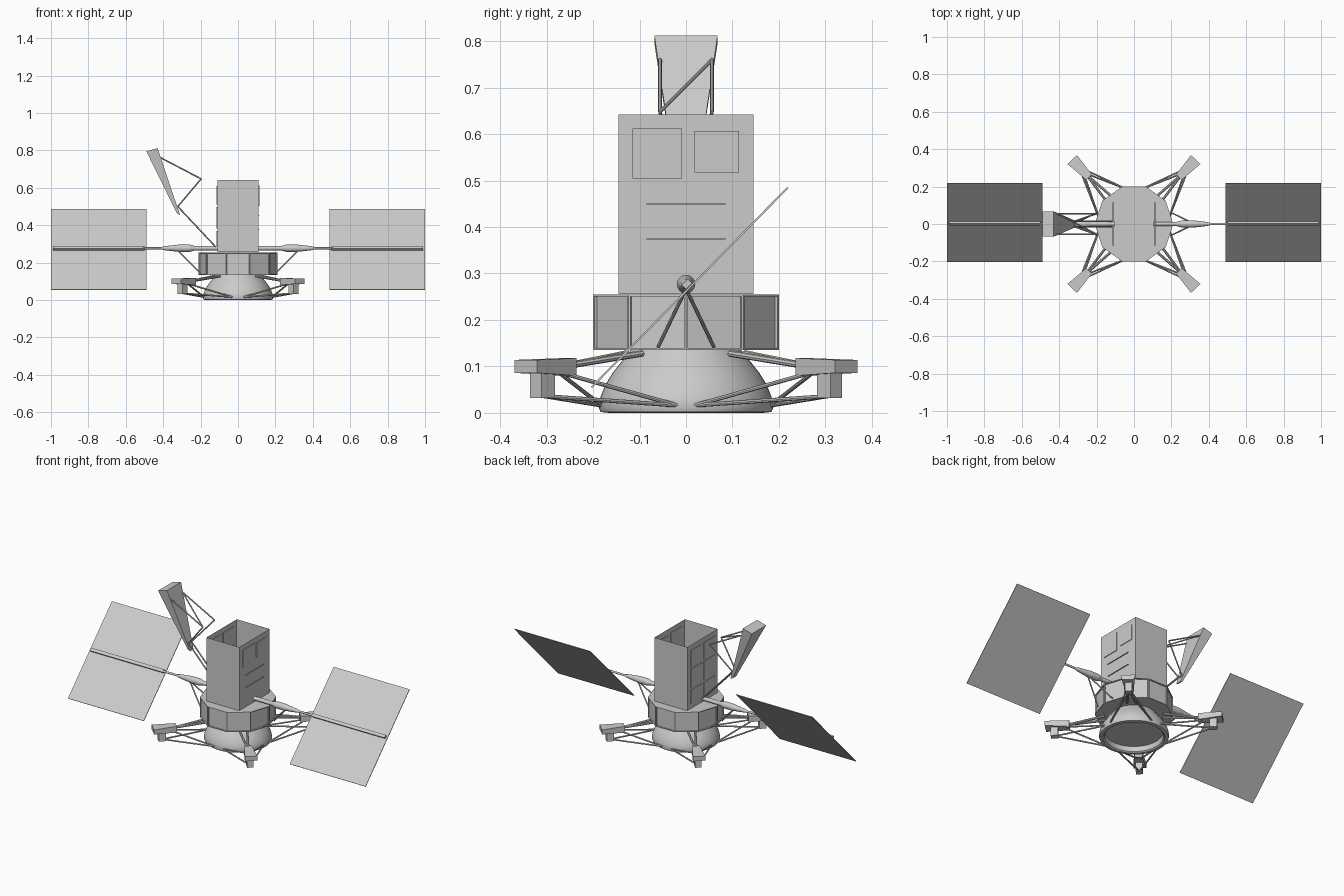
import bpy, bmesh, math
from mathutils import Vector, Matrix

cube = bpy.data.objects.get("Cube")
if cube:
    bpy.data.objects.remove(cube)

grey = bpy.data.materials.new("light_grey")
grey.use_nodes = True
grey.diffuse_color = (0.6, 0.6, 0.6, 1)
grey.node_tree.nodes["Principled BSDF"].inputs["Base Color"].default_value = (0.6, 0.6, 0.6, 1)


def finish(name, bm, smooth=False):
    bmesh.ops.recalc_face_normals(bm, faces=bm.faces)
    mesh = bpy.data.meshes.new(name)
    bm.to_mesh(mesh)
    bm.free()
    mesh.materials.append(grey)
    ob = bpy.data.objects.new(name, mesh)
    bpy.context.collection.objects.link(ob)
    if smooth:
        bpy.ops.object.select_all(action='DESELECT')
        ob.select_set(True)
        bpy.context.view_layer.objects.active = ob
        bpy.ops.object.shade_smooth_by_angle(angle=math.radians(35))
    return ob


def add_box(bm, centre, size, rot=Matrix()):
    m = Matrix.Translation(centre) @ rot @ Matrix.Diagonal((*size, 1))
    return bmesh.ops.create_cube(bm, size=1, matrix=m)["verts"]


def add_rod(bm, a, b, r1, r2=None, sides=8):
    a, b = Vector(a), Vector(b)
    d = b - a
    m = Matrix.Translation((a + b) / 2) @ d.to_track_quat('Z', 'Y').to_matrix().to_4x4()
    bmesh.ops.create_cone(bm, cap_ends=True, segments=sides, radius1=r1,
                          radius2=r1 if r2 is None else r2, depth=d.length, matrix=m)


def lathe(name, profile, steps=48):
    bm = bmesh.new()
    vs = [bm.verts.new((r, 0, z)) for r, z in profile]
    es = [bm.edges.new(p) for p in zip(vs, vs[1:])]
    bmesh.ops.spin(bm, geom=vs + es, cent=(0, 0, 0), axis=(0, 0, 1), angle=math.tau, steps=steps)
    bmesh.ops.remove_doubles(bm, verts=bm.verts, dist=0.0003)
    return finish(name, bm, True)


# Domed engine base, hollow below
lathe("base_dome", [(0, 0.035), (0.155, 0.035), (0.158, 0.006), (0.166, 0), (0.184, 0.002),
                    (0.188, 0.012), (0.184, 0.035), (0.174, 0.06), (0.158, 0.086),
                    (0.139, 0.11), (0.118, 0.136)])

# Ten-sided equipment ring with recessed bays
bm = bmesh.new()
bmesh.ops.create_cone(bm, cap_ends=True, segments=10, radius1=0.21, radius2=0.21, depth=0.12,
                      matrix=Matrix.Translation((0, 0, 0.195)) @ Matrix.Rotation(math.pi / 2, 4, 'Z'))
bays = [f for f in bm.faces if abs(f.normal.z) < 0.5]
bmesh.ops.inset_individual(bm, faces=bays, thickness=0.006, depth=0)
bmesh.ops.inset_individual(bm, faces=bays, thickness=0.001, depth=-0.006)
finish("equipment_ring", bm)

# Tall open-topped body with thin walls
bm = bmesh.new()
walls = add_box(bm, (0, 0, 0.449), (0.22, 0.29, 0.386))
bmesh.ops.delete(bm, geom=[f for f in bm.faces if abs(f.normal.z) > 0.5], context='FACES_ONLY')
finish("body_walls", bm)

# Side hatches and ledges
bm = bmesh.new()
for y, z, w, h in ((-0.062, 0.558, 0.107, 0.108), (0.066, 0.562, 0.096, 0.09)):
    add_box(bm, (0.11, y, z), (0.008, w, h))
for z in (0.375, 0.45):
    add_box(bm, (0.111, 0, z), (0.008, 0.17, 0.003))
for y in (-0.063, 0.063):
    for z, h in ((0.56, 0.1), (0.44, 0.115), (0.33, 0.08)):
        add_box(bm, (-0.11, y, z), (0.008, 0.105, h))
finish("body_hatches", bm)

# Solar wings, each with spar, boom and braces
tilt = Matrix.Rotation(math.radians(45.5), 4, 'X')
for side, s in (("left", 1), ("right", -1)):
    bm = bmesh.new()
    add_box(bm, (s * 0.745, 0.008, 0.27), (0.51, 0.602, 0.004), tilt)
    finish(side + "_solar_panel", bm)

    bm = bmesh.new()
    add_box(bm, (s * 0.745, 0.002, 0.277), (0.49, 0.018, 0.013), tilt)
    finish(side + "_panel_spar", bm)

    bm = bmesh.new()
    stations = [(0.105, 0.012), (0.23, 0.012), (0.26, 0.02), (0.31, 0.02), (0.39, 0.011),
                (0.41, 0.006), (0.51, 0.006)]
    for (x1, r1), (x2, r2) in zip(stations, stations[1:]):
        add_rod(bm, (s * x1, 0, 0.277), (s * x2, 0, 0.277), r1, r2, 16)
    finish(side + "_boom", bm, True)

    bm = bmesh.new()
    for y in (-0.06, 0.06):
        add_rod(bm, (s * 0.32, y * 0.04, 0.262), (s * 0.2, y, 0.142), 0.004)
    finish(side + "_boom_braces", bm, True)

# Four landing pods on trusses at the diagonals
for fx, sx in (("left", 1), ("right", -1)):
    for fy, sy in (("back", 1), ("front", -1)):
        name = fy + "_" + fx
        turn = Matrix.Rotation(math.atan2(sy * 0.72, sx * 0.69), 4, 'Z')
        bm = bmesh.new()
        arm = add_box(bm, (0.412, 0, 0.1), (0.13, 0.07, 0.028))
        for v in arm:
            if v.co.x < 0.4:
                v.co.y *= 0.6
                v.co.z += 0.004 if v.co.z > 0.1 else -0.006
        add_box(bm, (0.428, 0, 0.062), (0.04, 0.036, 0.06))
        bmesh.ops.transform(bm, matrix=turn, verts=bm.verts)
        finish(name + "_pod", bm)

        bm = bmesh.new()
        for a, b in (((0.182, 0.018), (0.19, 0.06)), ((0.03, 0.182), (0.07, 0.195))):
            low = (sx * a[0], sy * a[1], 0.016)
            add_rod(bm, low, (sx * 0.295, sy * 0.305, 0.036), 0.0045)
            add_rod(bm, low, (sx * 0.27, sy * 0.275, 0.088), 0.0045)
            add_rod(bm, (sx * (0.09 + a[0] * 0.2), sy * (0.09 + a[1] * 0.2), 0.128),
                    (sx * 0.255, sy * 0.265, 0.1), 0.007)
        finish(name + "_truss", bm, True)

# Tapered horn antenna with an open mouth
bm = bmesh.new()
mouth = [bm.verts.new(p) for p in ((-0.49, -0.068, 0.795), (-0.43, -0.068, 0.812),
                                   (-0.43, 0.068, 0.812), (-0.49, 0.068, 0.795))]
tip = [bm.verts.new(p) for p in ((-0.326, -0.016, 0.462), (-0.31, -0.016, 0.455),
                                 (-0.31, 0.016, 0.455), (-0.326, 0.016, 0.462))]
for i in range(4):
    j = (i + 1) % 4
    bm.faces.new((mouth[i], mouth[j], tip[j], tip[i]))
bm.faces.new(tip)
bm.faces.new(mouth)
finish("horn_antenna", bm)

# Horn support truss
bm = bmesh.new()
for y in (-0.056, 0.056):
    add_rod(bm, (-0.412, y, 0.76), (-0.197, y, 0.648), 0.004)
    add_rod(bm, (-0.197, y, 0.648), (-0.322, y * 0.25, 0.5), 0.004)
    add_rod(bm, (-0.322, y * 0.25, 0.5), (-0.12, y * 0.25, 0.285), 0.004)
add_rod(bm, (-0.412, 0.056, 0.76), (-0.197, -0.056, 0.648), 0.004)
finish("horn_truss", bm, True)
